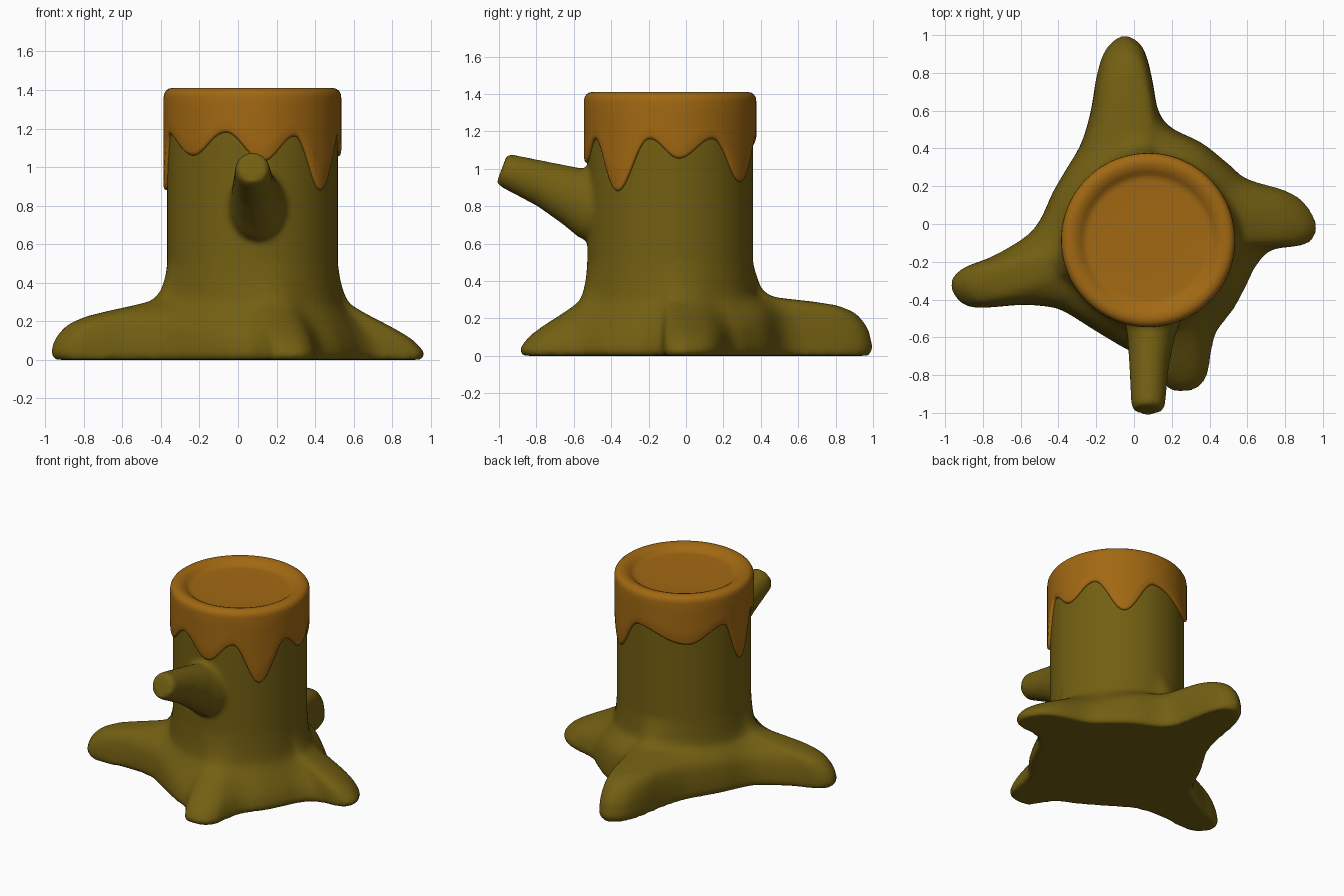
import bpy, bmesh, math
from mathutils import Vector

if "Cube" in bpy.data.objects:
    bpy.data.objects.remove(bpy.data.objects["Cube"])

CX, CY = 0.075, -0.085      # trunk axis


def material(name, rgb):
    m = bpy.data.materials.new(name)
    m.diffuse_color = (*rgb, 1)
    m.use_nodes = True
    m.node_tree.nodes["Principled BSDF"].inputs["Base Color"].default_value = m.diffuse_color
    return m


def loft(bm, rings):
    """Skin a list of equal-length closed rings and cap both ends."""
    vs = [[bm.verts.new(p) for p in ring] for ring in rings]
    n = len(vs[0])
    for a, b in zip(vs, vs[1:]):
        for i in range(n):
            j = (i + 1) % n
            bm.faces.new((a[i], a[j], b[j], b[i]))
    for ring in (vs[0], vs[-1]):
        mid = bm.verts.new(sum((v.co for v in ring), Vector()) / n)
        for i in range(n):
            bm.faces.new((ring[i], ring[(i + 1) % n], mid))


def finish(bm, name, mat):
    bmesh.ops.recalc_face_normals(bm, faces=bm.faces)
    me = bpy.data.meshes.new(name)
    bm.to_mesh(me)
    bm.free()
    ob = bpy.data.objects.new(name, me)
    bpy.context.collection.objects.link(ob)
    me.materials.append(mat)
    me.shade_smooth()
    return ob


def lerp_keys(keys, x, ease=False):
    for (x0, y0), (x1, y1) in zip(keys, keys[1:]):
        if x <= x1:
            f = (x - x0) / (x1 - x0)
            if ease:
                f = (1 - math.cos(math.pi * f)) / 2
            return y0 + (y1 - y0) * f
    return keys[-1][1]


bark = material("bark", (0.17, 0.115, 0.006))
orange = material("cap_orange", (0.36, 0.14, 0.006))

# Footprint of the four roots, counter-clockwise
FOOT = [(.97, -.04), (.96, .03), (.9, .12), (.8, .18), (.6, .24), (.5, .32), (.36, .43),
        (.2, .51), (.13, .6), (.1, .75), (.07, .88), (.03, .96), (-.04, 1.0), (-.1, .98),
        (-.16, .91), (-.2, .78), (-.23, .6), (-.28, .43), (-.36, .29), (-.43, .17),
        (-.5, .02), (-.58, -.07), (-.75, -.17), (-.9, -.23), (-.965, -.29), (-.965, -.36),
        (-.9, -.43), (-.8, -.445), (-.6, -.43), (-.45, -.44), (-.36, -.47), (-.2, -.57),
        (-.05, -.66), (.07, -.72), (.14, -.81), (.19, -.88), (.27, -.89), (.34, -.87),
        (.39, -.8), (.41, -.68), (.44, -.57), (.53, -.45), (.6, -.32), (.65, -.22),
        (.73, -.14), (.85, -.12), (.93, -.1)]


def closed_spline(pts, steps):
    pts = [Vector(p) for p in pts]
    n, out = len(pts), []
    for i in range(n):
        a, b, c, d = (pts[(i + k) % n] for k in (-1, 0, 1, 2))
        for s in range(steps):
            t = s / steps
            out.append(.5 * (2 * b + (c - a) * t + (2 * a - 5 * b + 4 * c - d) * t * t
                             + (3 * b - a - 3 * c + d) * t ** 3))
    return out


# Root crest profiles (fraction outward, height) and plumpness by direction
SLIM = [(0, .5), (.04, .38), (.12, .29), (.35, .22), (.6, .155), (.85, .085), (1, .025)]
PLUMP = [(0, .5), (.06, .37), (.15, .315), (.5, .29), (.75, .265), (.9, .21), (.97, .13), (1, .04)]
FULL = [(-180, .65), (-160, .7), (-75, .15), (0, .15), (97, 1), (180, .65)]
TRUNK_R = 0.443
outline = closed_spline(FOOT, 5)
axis = Vector((CX, CY))
dirs = [(p - axis).normalized() for p in outline]

# Trunk and roots: rings from the top of the trunk out to the footprint
rings = [[(CX + d.x * TRUNK_R, CY + d.y * TRUNK_R, z) for d in dirs]
         for z in (1.33, 1.1, .9, .7, .58)]
for t in (0, .03, .07, .13, .2, .3, .4, .5, .6, .7, .8, .87, .93, .97, 1):
    ring = []
    for p, d in zip(outline, dirs):
        q = (axis + d * TRUNK_R).lerp(p, t)
        f = lerp_keys(FULL, math.degrees(math.atan2(d.y, d.x)), True)
        ring.append((q.x, q.y, lerp_keys(SLIM, t) * (1 - f) + lerp_keys(PLUMP, t) * f))
    rings.append(ring)
rings.append([(*(axis.lerp(p, .98)), 0) for p in outline])
bm = bmesh.new()
loft(bm, rings)

# Branch stub: x, y, z, half width, half height
tilt = Vector((0, .35, .94)).normalized()
stub = [(.1, -.3, .78, .17, .22), (.1, -.5, .815, .15, .2), (.09, -.6, .85, .125, .16),
        (.08, -.75, .915, .105, .125), (.075, -.96, .99, .09, .092), (.075, -.985, 1.0, .078, .08)]
loft(bm, [[Vector((x, y, z)) + Vector((1, 0, 0)) * w * math.cos(a) + tilt * h * math.sin(a)
           for a in (math.tau * i / 32 for i in range(32))] for x, y, z, w, h in stub])
trunk = finish(bm, "trunk_with_roots_and_branch", bark)

# Fuse and soften the trunk
rm = trunk.modifiers.new("fuse", 'REMESH')
rm.mode = 'VOXEL'
rm.voxel_size = 0.016
sm = trunk.modifiers.new("soften", 'SMOOTH')
sm.factor = 0.5
sm.iterations = 9
fused = bpy.data.meshes.new_from_object(trunk.evaluated_get(bpy.context.evaluated_depsgraph_get()))
trunk.modifiers.clear()
trunk.data = fused
fused.materials.clear()
fused.materials.append(bark)
fused.shade_smooth()

# Cap with dripping edge: drip height by angle
DRIP = [(-180, .88), (-161, 1.17), (-133, 1.06), (-108, 1.18), (-83, 1.03), (-61, 1.16),
        (-38.5, .88), (-14, 1.16), (6, 1.055), (30, 1.16), (56, .93), (83, 1.16),
        (128, 1.06), (160, 1.17), (180, .88)]
N = 240
angles = [-180 + 360 * i / N for i in range(N)]


def cap_ring(r, height):
    return [(CX + r * math.cos(math.radians(a)), CY + r * math.sin(math.radians(a)), height(a))
            for a in angles]


def drip(a):
    return lerp_keys(DRIP, a, True)


cap_rings = [cap_ring(.42, lambda a: drip(a) + .012), cap_ring(.448, drip),
             cap_ring(.457, lambda a: drip(a) + .006), cap_ring(.461, lambda a: drip(a) + .02)]
for f in (.25, .5, .75):
    cap_rings.append(cap_ring(.461, lambda a, f=f: (drip(a) + .02) * (1 - f) + 1.36 * f))
for r, z in ((.461, 1.36), (.458, 1.38), (.449, 1.396), (.436, 1.406), (.418, 1.41), (.4, 1.409),
             (.378, 1.402), (.36, 1.391), (.345, 1.379), (.33, 1.372), (.31, 1.37), (.15, 1.37)):
    cap_rings.append(cap_ring(r, lambda a, z=z: z))
bm = bmesh.new()
loft(bm, cap_rings)
finish(bm, "dripping_cap", orange)
